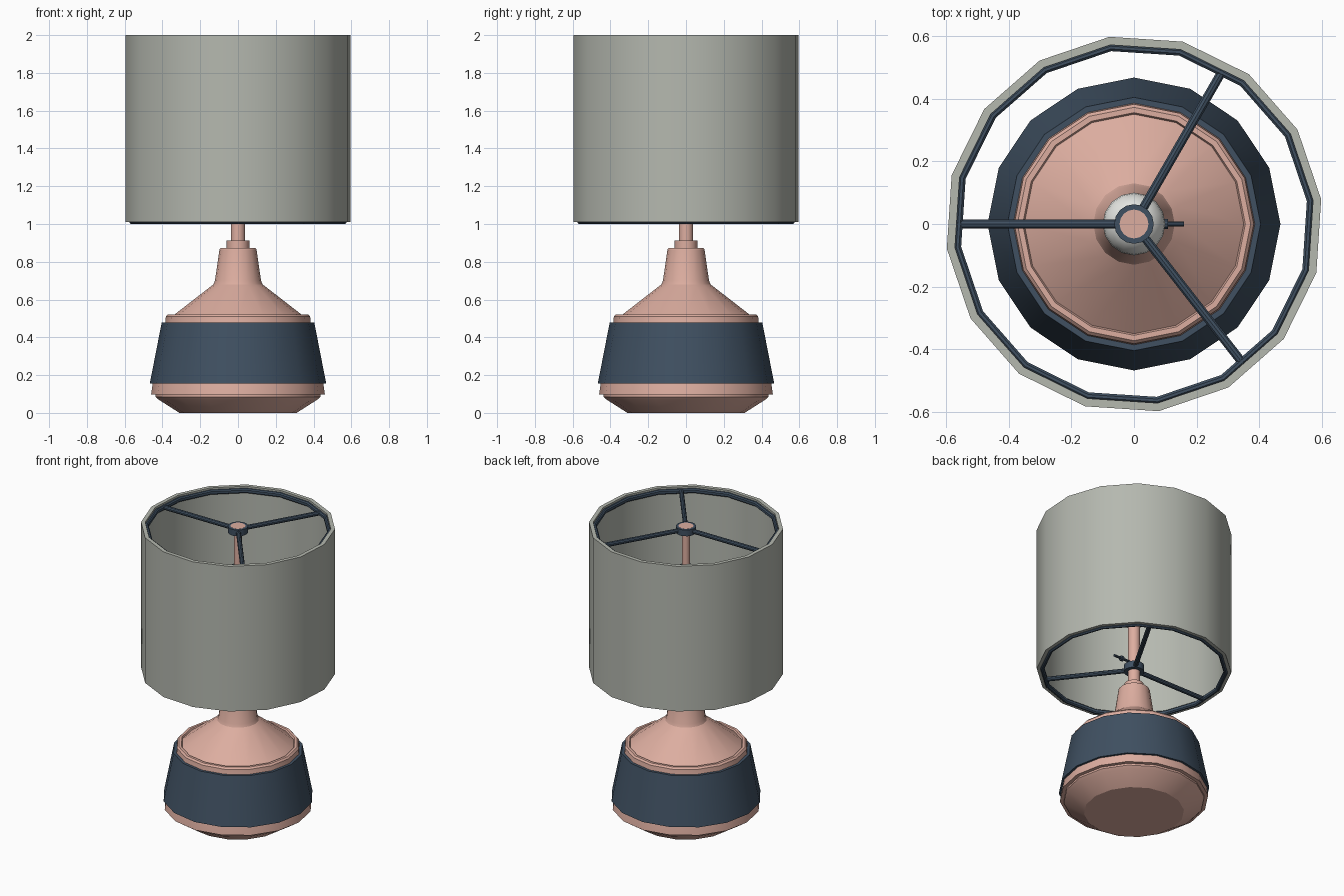
import bpy, bmesh, math
from mathutils import Vector

if "Cube" in bpy.data.objects:
    bpy.data.objects.remove(bpy.data.objects["Cube"])


def material(name, rgb):
    m = bpy.data.materials.new(name)
    m.diffuse_color = (*rgb, 1)
    m.use_nodes = True
    m.node_tree.nodes["Principled BSDF"].inputs["Base Color"].default_value = m.diffuse_color
    return m


PINK = material("dusty_pink", (0.72, 0.42, 0.35))
NAVY = material("slate_navy", (0.05, 0.08, 0.12))
FABRIC = material("warm_grey_fabric", (0.46, 0.48, 0.43))
WHITE = material("bulb_white", (0.80, 0.81, 0.78))


def finish(name, bm, mat):
    bmesh.ops.remove_doubles(bm, verts=bm.verts, dist=1e-5)
    bmesh.ops.recalc_face_normals(bm, faces=bm.faces)
    me = bpy.data.meshes.new(name)
    bm.to_mesh(me)
    bm.free()
    me.materials.append(mat)
    ob = bpy.data.objects.new(name, me)
    bpy.context.collection.objects.link(ob)
    bpy.ops.object.select_all(action='DESELECT')
    ob.select_set(True)
    bpy.context.view_layer.objects.active = ob
    bpy.ops.object.shade_smooth_by_angle(angle=math.radians(30))
    return ob


def lathe(name, profile, mat, sides=16, turn=0.0, closed=False):
    """Spin an (r, z) profile; closed joins its last point to its first."""
    bm = bmesh.new()
    rings = []
    for i in range(sides):
        a = math.radians(turn) + math.tau * i / sides
        rings.append([bm.verts.new((r * math.cos(a), r * math.sin(a), z)) for r, z in profile])
    n = len(profile)
    for i in range(sides):
        a, b = rings[i], rings[(i + 1) % sides]
        for j in range(n if closed else n - 1):
            k = (j + 1) % n
            if profile[j][0] == 0:
                bm.faces.new((a[j], b[k], a[k]))
            elif profile[k][0] == 0:
                bm.faces.new((a[j], b[j], a[k]))
            else:
                bm.faces.new((a[j], b[j], b[k], a[k]))
    return finish(name, bm, mat)


def rod(name, p, q, radius, mat, sides=10):
    p, q = Vector(p), Vector(q)
    bm = bmesh.new()
    bmesh.ops.create_cone(bm, cap_ends=True, segments=sides, radius1=radius,
                          radius2=radius, depth=(q - p).length)
    bmesh.ops.rotate(bm, verts=bm.verts, matrix=(q - p).to_track_quat('Z', 'Y').to_matrix())
    bmesh.ops.translate(bm, verts=bm.verts, vec=(p + q) / 2)
    return finish(name, bm, mat)


# Ceramic body with neck and stepped collar
lathe("lamp_body", [(0, 0), (0.31, 0), (0.42, 0.07), (0.436, 0.085), (0.436, 0.097),
                    (0.46, 0.097), (0.452, 0.155), (0.385, 0.48), (0.382, 0.51),
                    (0.372, 0.521), (0.355, 0.521), (0.35, 0.51), (0.15, 0.665),
                    (0.13, 0.68), (0.122, 0.70), (0.098, 0.865), (0.092, 0.872),
                    (0.06, 0.872), (0.06, 0.912), (0.038, 0.912), (0.038, 1.33), (0, 1.33)], PINK)

# Wide glazed band
lathe("body_band", [(0.445, 0.155), (0.467, 0.155), (0.404, 0.478), (0.38, 0.478)],
      NAVY, closed=True)

# Drum shade
lathe("lamp_shade", [(0.576, 1.01), (0.602, 1.01), (0.602, 2.0), (0.576, 2.0)],
      FABRIC, turn=7.5, closed=True)

# Bulb, its cap and the upper stem
bulb = [(0.04, 1.32), (0.05, 1.38)]
bulb += [(0.1 * math.cos(math.radians(a)), 1.53 + 0.1 * math.sin(math.radians(a)))
         for a in range(-45, 90, 15)] + [(0, 1.63)]
lathe("bulb", bulb, WHITE)
lathe("bulb_cap", [(0, 1.60), (0.05, 1.60), (0.05, 1.72), (0, 1.72)], NAVY)
lathe("upper_stem", [(0, 1.70), (0.024, 1.70), (0.024, 1.96), (0.046, 1.965),
                     (0.046, 1.998), (0, 1.998)], PINK)

# Shade carriers: ring, hub and three spokes at the bottom and top
for label, z, hub_low, hub_high in (("lower", 1.015, 1.0, 1.045), ("upper", 1.975, 1.955, 1.997)):
    lathe(label + "_ring", [(0.556, z - 0.008), (0.563, z - 0.015), (0.572, z - 0.015),
                            (0.58, z - 0.008), (0.58, z + 0.008), (0.572, z + 0.015),
                            (0.563, z + 0.015), (0.556, z + 0.008)],
          NAVY, turn=7.5, closed=True)
    lathe(label + "_hub", [(0.036, hub_low), (0.063, hub_low), (0.063, hub_high), (0.045, hub_high)],
          NAVY, closed=True)
    for i, deg in enumerate((60, 180, -52)):
        c, s = math.cos(math.radians(deg)), math.sin(math.radians(deg))
        rod(f"{label}_spoke_{i + 1}", (0.05 * c, 0.05 * s, z), (0.565 * c, 0.565 * s, z), 0.015, NAVY)

# Turn switch on the socket
rod("switch_stem", (0.03, 0, 1.06), (0.16, 0, 1.06), 0.008, NAVY)
rod("switch_collar", (0.09, 0, 1.06), (0.108, 0, 1.06), 0.017, NAVY)
